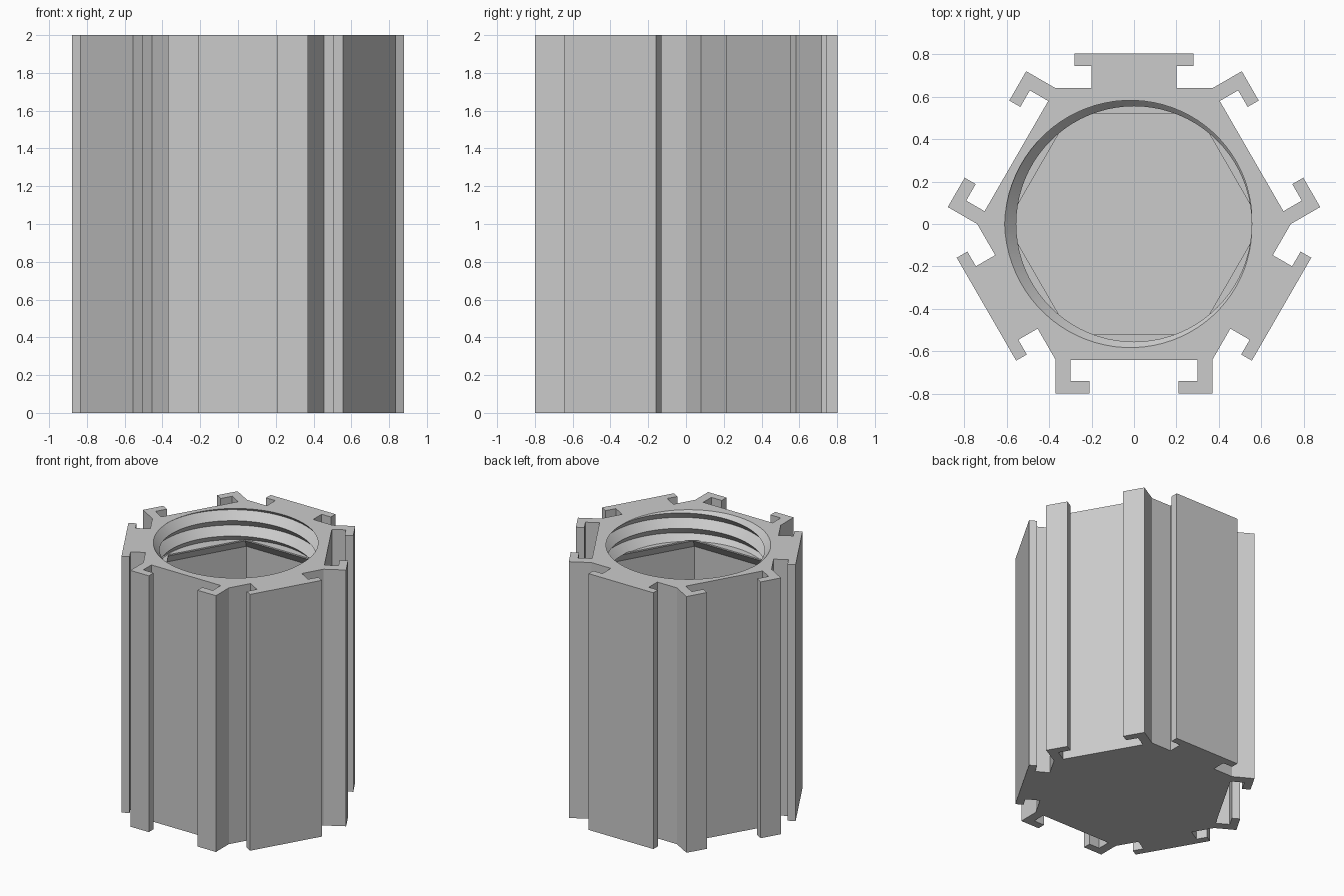
import bpy, bmesh, math
from mathutils import Vector

cube = bpy.data.objects.get("Cube")
if cube:
    bpy.data.objects.remove(cube, do_unlink=True)

HEIGHT = 2.0
APOTHEM = 0.64
CORNER = APOTHEM * math.tan(math.pi / 6)
PITCH, CREST, ROOT = 0.12, 0.555, 0.61
THREAD_BOTTOM = 1.755

grey = bpy.data.materials.new("light_grey")
grey.use_nodes = True
grey.diffuse_color = (0.6, 0.6, 0.6, 1)
grey.node_tree.nodes["Principled BSDF"].inputs["Base Color"].default_value = (0.6, 0.6, 0.6, 1)


def make_object(name, bm):
    bmesh.ops.remove_doubles(bm, verts=bm.verts, dist=0.0002)
    bmesh.ops.recalc_face_normals(bm, faces=bm.faces)
    mesh = bpy.data.meshes.new(name)
    bm.to_mesh(mesh)
    bm.free()
    mesh.materials.append(grey)
    obj = bpy.data.objects.new(name, mesh)
    bpy.context.collection.objects.link(obj)
    return obj


def loft(name, rings):
    """Closed solid through rings with equal point counts."""
    bm = bmesh.new()
    loops = [[bm.verts.new(p) for p in ring] for ring in rings]
    for low, high in zip(loops, loops[1:]):
        for i in range(len(low)):
            j = (i + 1) % len(low)
            bm.faces.new((low[i], low[j], high[j], high[i]))
    bm.faces.new(loops[0][::-1])
    bm.faces.new(loops[-1])
    return make_object(name, bm)


# Half profiles of one side: (sideways, outward)
slot_half = [(-CORNER, APOTHEM), (-CORNER, 0.80), (-0.21, 0.80),
             (-0.21, 0.74), (-0.30, 0.74), (-0.30, APOTHEM)]
rail_half = [(-0.20, APOTHEM), (-0.20, 0.745), (-0.28, 0.745), (-0.28, 0.803)]


def outline():
    points = []
    for side in range(6):
        angle = math.radians(30 + 60 * side)
        out = Vector((math.cos(angle), math.sin(angle), 0))
        along = Vector((-out.y, out.x, 0))
        half = rail_half if side % 2 else slot_half
        full = half + [(-s, d) for s, d in reversed(half)]
        points += [out * d + along * s for s, d in full]
    return points


def raised(points, z):
    return [(p.x, p.y, z) for p in points]


def hexagon(apothem, z):
    r = apothem / math.cos(math.pi / 6)
    return [(r * math.cos(k * math.pi / 3), r * math.sin(k * math.pi / 3), z) for k in range(6)]


def thread_radius(angle, z):
    """Triangular helical thread, root at the rim on the -x side."""
    phase = ((z - HEIGHT) / PITCH - (angle - math.pi) / math.tau) % 1
    return CREST + (ROOT - CREST) * abs(2 * phase - 1)


def threaded_plug(segments=80):
    bm = bmesh.new()
    top = HEIGHT + 0.03
    # Rows follow the helix so that crests and roots stay crisp
    first = math.floor((THREAD_BOTTOM - HEIGHT) / PITCH) - 2
    rows = [HEIGHT + PITCH * (first + k / 2 + 0.5) for k in range(12)]
    columns = []
    for i in range(segments + 1):
        angle = math.tau * i / segments
        column = []
        for row in rows:
            z = row + PITCH * (angle - math.pi) / math.tau
            z = min(max(z, THREAD_BOTTOM), top)
            r = thread_radius(angle, z)
            column.append(bm.verts.new((r * math.cos(angle), r * math.sin(angle), z)))
        columns.append(column)
    for a, b in zip(columns, columns[1:]):
        for k in range(len(rows) - 1):
            bm.faces.new((a[k], b[k], b[k + 1], a[k + 1]))
    # Merge the clamped rows, then cap both ends
    bmesh.ops.remove_doubles(bm, verts=bm.verts, dist=0.0002)
    bmesh.ops.dissolve_degenerate(bm, edges=bm.edges, dist=0.0002)
    bmesh.ops.holes_fill(bm, edges=[e for e in bm.edges if e.is_boundary], sides=0)
    bmesh.ops.triangulate(bm, faces=bm.faces)
    return make_object("thread_cutter", bm)


# Container body with interlocking rails and slots
profile = outline()
body = loft("container_body", [raised(profile, 0), raised(profile, HEIGHT)])

# Hollow: hexagonal chamber narrowing to the threaded mouth
cavity = loft("cavity_cutter", [hexagon(0.58, 0.06), hexagon(0.58, 1.67),
                                hexagon(0.52, 1.745), hexagon(0.52, 1.76)])
plug = threaded_plug()

for cutter in (cavity, plug):
    cutter.hide_render = True
    mod = body.modifiers.new(cutter.name, "BOOLEAN")
    mod.operation = "DIFFERENCE"
    mod.solver = "EXACT"
    mod.object = cutter

# Keep the finished mesh and drop the cutters
bpy.context.view_layer.update()
graph = bpy.context.evaluated_depsgraph_get()
finished = bpy.data.meshes.new_from_object(body.evaluated_get(graph))
body.modifiers.clear()
body.data = finished
finished.materials.clear()
finished.materials.append(grey)
for face in finished.polygons:
    face.material_index = 0
for cutter in (cavity, plug):
    bpy.data.objects.remove(cutter, do_unlink=True)

bpy.ops.object.select_all(action="DESELECT")
body.select_set(True)
bpy.context.view_layer.objects.active = body
bpy.ops.object.shade_smooth_by_angle(angle=math.radians(25))
